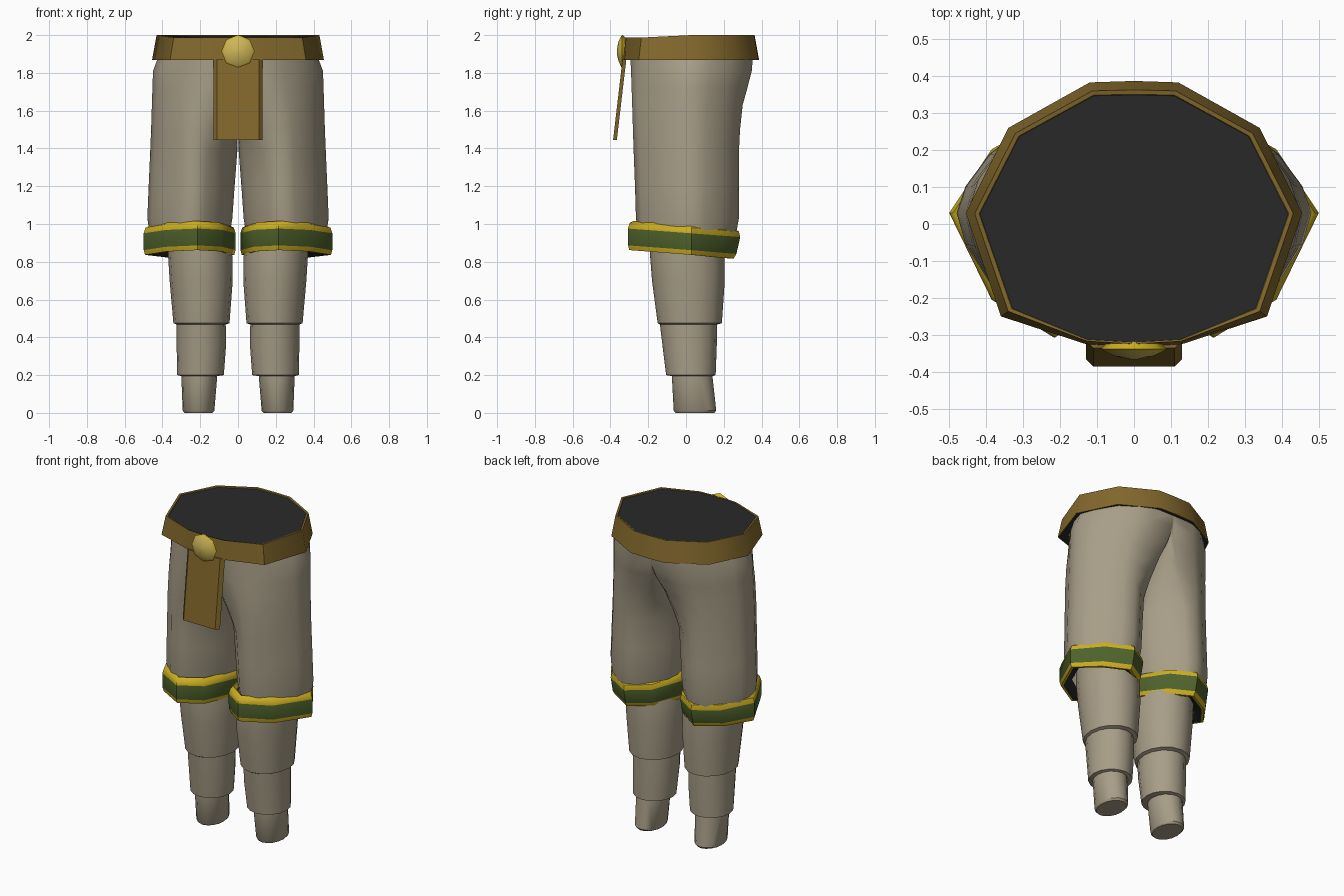
import bpy, bmesh, math

if "Cube" in bpy.data.objects:
    bpy.data.objects.remove(bpy.data.objects["Cube"])

def mat(name, col):
    m = bpy.data.materials.new(name)
    m.diffuse_color = (*col, 1)
    m.use_nodes = True
    m.node_tree.nodes["Principled BSDF"].inputs["Base Color"].default_value = m.diffuse_color
    return m

CLOTH = mat("beige cloth", (0.39, 0.34, 0.245))
LEATHER = mat("brown leather", (0.225, 0.137, 0.025))
GREEN = mat("green cloth", (0.078, 0.122, 0.025))
GOLD = mat("gold trim", (0.60, 0.42, 0.015))
PALE = mat("pale gold", (0.62, 0.47, 0.10))
DARK = mat("dark lining", (0.022, 0.022, 0.022))

def loft(name, rings, mats, bands=None, caps=(None, None), mirror=False, angle=40):
    """Skin closed rings; bands = material per band, caps = material of first/last lid."""
    bm = bmesh.new()
    vs = [[bm.verts.new(p) for p in r] for r in rings]
    n = len(rings[0])
    for i in range(len(vs) - 1):
        for j in range(n):
            k = (j + 1) % n
            f = bm.faces.new((vs[i][j], vs[i][k], vs[i + 1][k], vs[i + 1][j]))
            f.material_index = bands[i] if bands else 0
    for ring, c in ((vs[0], caps[0]), (vs[-1], caps[1])):
        if c is not None:
            bm.faces.new(ring).material_index = c
    bmesh.ops.recalc_face_normals(bm, faces=bm.faces[:])
    if mirror:  # open the seam where both halves meet
        seam = [f for f in bm.faces if all(v.co.x < 0.004 for v in f.verts)]
        bmesh.ops.delete(bm, geom=seam, context='FACES')
    me = bpy.data.meshes.new(name)
    bm.to_mesh(me)
    bm.free()
    for m in mats:
        me.materials.append(m)
    ob = bpy.data.objects.new(name, me)
    bpy.context.collection.objects.link(ob)
    bpy.ops.object.select_all(action='DESELECT')
    ob.select_set(True)
    bpy.context.view_layer.objects.active = ob
    bpy.ops.object.shade_smooth_by_angle(angle=math.radians(angle))
    if mirror:
        md = ob.modifiers.new("Mirror", 'MIRROR')
        md.use_clip = True
        md.merge_threshold = 0.004
    return ob

def spow(v, e):
    return 0.0 if abs(v) < 1e-6 else math.copysign(abs(v) ** e, v)

def leg_ring(z, xi, xo, y0, y1, cx=None, p=None, q=1.0, cy=None, n=16):
    """Oval ring; q above 1 pinches the sides, p near 0 squares off the inner half."""
    cx = (xi + xo) / 2 if cx is None else cx
    cy = (y0 + y1) / 2 if cy is None else cy
    p = q if p is None else p
    pts = []
    for i in range(n):
        a = 2 * math.pi * i / n
        c, s = math.cos(a), math.sin(a)
        e = p if c < -1e-6 else q
        u, w = spow(c, e), spow(s, e)
        pts.append((cx + (xo - cx if u > 0 else cx - xi) * u,
                    cy + (y1 - cy if w > 0 else cy - y0) * w, z))
    return pts

def thigh(z, xi, xo, y0, y1, cx=None, p=None):
    return leg_ring(z, xi, xo, y0, y1, cx, p, q=1.3, cy=0.03)

# Thighs and seat
loft("trouser_thighs", [
    thigh(0.93, 0.045, 0.465, -0.25, 0.262, 0.24),
    thigh(1.03, 0.03, 0.48, -0.265, 0.28, 0.235),
    thigh(1.20, 0.018, 0.473, -0.27, 0.28, 0.23),
    thigh(1.38, 0.004, 0.465, -0.277, 0.28, 0.225),
    thigh(1.50, 0.0, 0.46, -0.281, 0.286, 0.22, 0.9),
    thigh(1.63, 0.0, 0.456, -0.285, 0.30, 0.20, 0.45),
    thigh(1.72, 0.0, 0.453, -0.288, 0.325, 0.17, 0.15),
    thigh(1.81, 0.0, 0.450, -0.291, 0.348, 0.15, 0.03),
    thigh(1.89, 0.0, 0.42, -0.295, 0.355, 0.14, 0.01),
], [CLOTH], mirror=True, angle=60)

# Lower legs in three stepped wraps
loft("trouser_shins", [
    leg_ring(0.95, 0.05, 0.37, -0.19, 0.20),
    leg_ring(0.83, 0.03, 0.37, -0.19, 0.205),
    leg_ring(0.70, 0.028, 0.362, -0.18, 0.205),
    leg_ring(0.475, 0.045, 0.342, -0.15, 0.19),
    leg_ring(0.468, 0.065, 0.325, -0.138, 0.165),
    leg_ring(0.36, 0.063, 0.325, -0.125, 0.163),
    leg_ring(0.20, 0.075, 0.322, -0.105, 0.157),
    leg_ring(0.195, 0.11, 0.30, -0.075, 0.14),
    leg_ring(0.012, 0.125, 0.293, -0.065, 0.16),
    leg_ring(0.0, 0.135, 0.283, -0.055, 0.15),
], [CLOTH], caps=(0, 0), mirror=True)

# Knee cuffs: faceted bands with gold edges and dark underside
CUFF = [(0.50, 0.03), (0.385, 0.205), (0.235, 0.29), (0.10, 0.205),
        (0.012, 0.03), (0.085, -0.215), (0.215, -0.308), (0.385, -0.205)]

def cuff_ring(z, inset, shift=0.0):
    pts = []
    for x, y in CUFF:
        dx, dy = x - 0.245, y - 0.01
        k = 1 - inset / math.hypot(dx, dy)
        pts.append((0.245 + dx * k, 0.01 + dy * k + shift * (dy > 0.1), z - 0.075 * dy))
    return pts

loft("knee_cuffs", [
    cuff_ring(0.87, 0.075, -0.03),
    cuff_ring(0.838, 0.022, -0.03),
    cuff_ring(0.838, 0.008, -0.03),
    cuff_ring(0.863, 0.001, -0.022),
    cuff_ring(0.952, 0.0, -0.003),
    cuff_ring(0.982, 0.010, 0.0),
    cuff_ring(0.992, 0.030, 0.0),
    cuff_ring(0.975, 0.05, 0.0),
], [GREEN, GOLD, DARK], bands=[2, 1, 1, 0, 1, 1, 1], mirror=True, angle=45)

# Waistband
HALF = [(0, 0.387), (0.12, 0.383), (0.34, 0.26), (0.455, 0.03), (0.36, -0.25), (0.13, -0.325), (0, -0.333)]
OUTLINE = HALF + [(-x, y) for x, y in HALF[-2:0:-1]]

def belt_ring(z, inset, drop=0.0):
    out = []
    for x, y in OUTLINE:
        i = inset * (0.35 if y < -0.3 else 1)
        k = 1 - i / math.hypot(x, y)
        out.append((x * k, y * k, z + (drop if y < -0.1 else 0)))
    return out

loft("waistband", [
    belt_ring(1.885, 0.06),
    belt_ring(1.868, 0.004),
    belt_ring(1.868, 0.0),
    belt_ring(2.0, 0.024, -0.013),
    belt_ring(1.998, 0.036, -0.013),
    belt_ring(1.994, 0.038, -0.013),
], [LEATHER, DARK], bands=[1, 0, 0, 0, 0], caps=(None, 1), angle=50)

# Hanging front flap with chamfered sides
def flap_ring(z, y):
    return [(-0.13, y + 0.02, z), (-0.11, y, z), (0.11, y, z), (0.13, y + 0.02, z)]

loft("front_flap", [flap_ring(1.445, -0.386), flap_ring(1.65, -0.362), flap_ring(1.872, -0.336)],
     [LEATHER], caps=(0, 0), angle=20)

# Round faceted buckle with a gold rim
def buckle_ring(y, r, n=8):
    return [(r * math.cos(2 * math.pi * i / n), y,
             1.914 + r * math.sin(2 * math.pi * i / n)) for i in range(n)]

loft("buckle", [buckle_ring(-0.318, 0.07), buckle_ring(-0.338, 0.088), buckle_ring(-0.344, 0.08),
                buckle_ring(-0.358, 0.05), buckle_ring(-0.366, 0.012)],
     [PALE, GOLD], bands=[1, 1, 0, 0], caps=(1, 0), angle=40)
